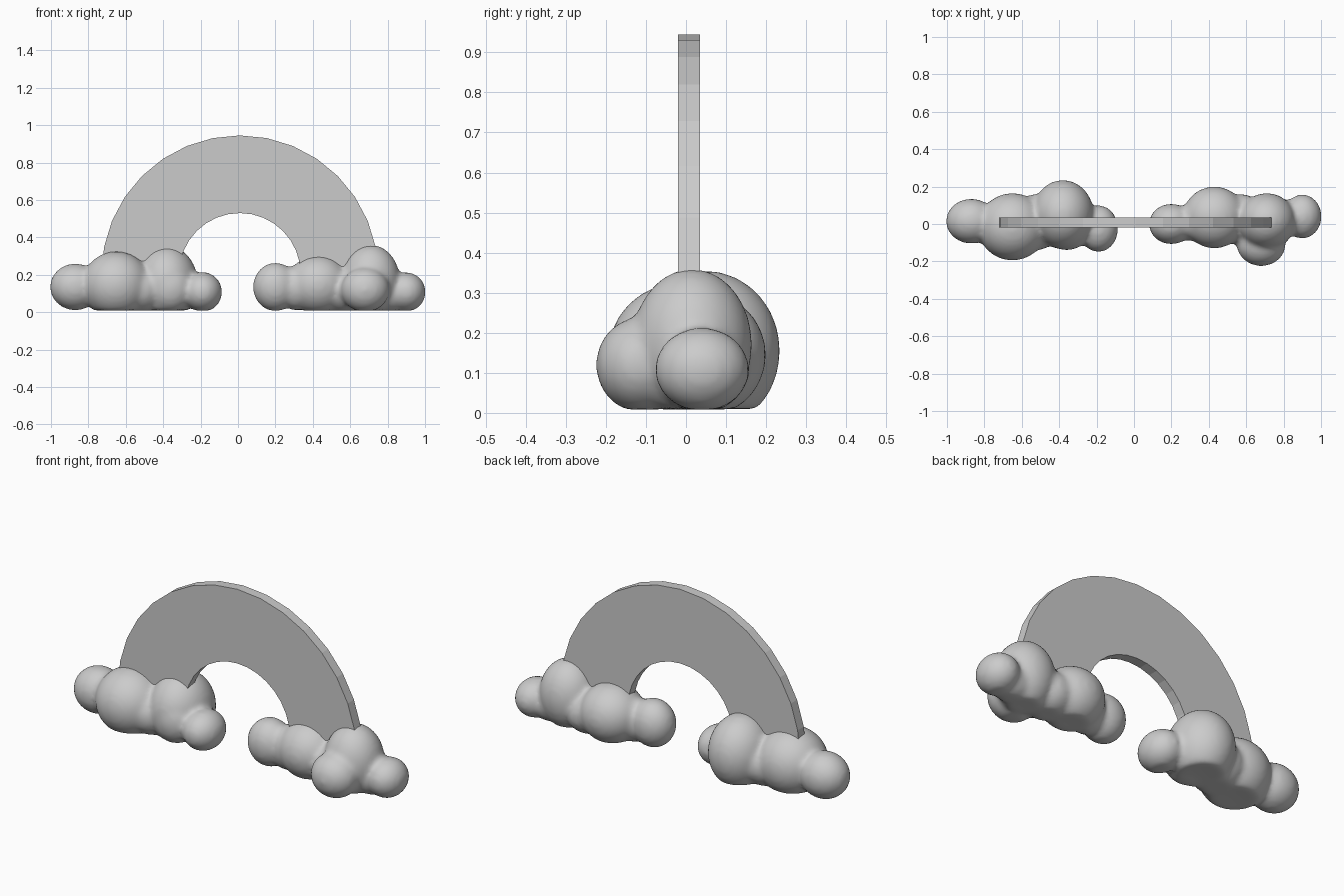
import bpy, bmesh, math
from mathutils import Matrix

cube = bpy.data.objects.get("Cube")
if cube:
    bpy.data.objects.remove(cube)

grey = bpy.data.materials.new("light_grey")
grey.use_nodes = True
grey.diffuse_color = (0.6, 0.6, 0.6, 1)
grey.node_tree.nodes["Principled BSDF"].inputs["Base Color"].default_value = (0.6, 0.6, 0.6, 1)


def add_object(name, bm):
    mesh = bpy.data.meshes.new(name)
    bm.to_mesh(mesh)
    bm.free()
    mesh.materials.append(grey)
    obj = bpy.data.objects.new(name, mesh)
    bpy.context.collection.objects.link(obj)
    return obj


def arch(name, cx, cz, inner, outer, y0, y1, segments):
    """Flat half ring, extruded front to back."""
    bm = bmesh.new()
    angles = [math.pi * i / segments for i in range(segments + 1)]
    ring = [(outer, a) for a in angles] + [(inner, a) for a in reversed(angles)]
    verts = [bm.verts.new((cx + r * math.cos(a), y0, cz + r * math.sin(a))) for r, a in ring]
    n = len(verts)
    for i in range(segments):
        bm.faces.new((verts[i], verts[i + 1], verts[n - 2 - i], verts[n - 1 - i]))
    front = bm.faces[:]
    extruded = bmesh.ops.extrude_face_region(bm, geom=front, use_keep_orig=True)
    moved = [v for v in extruded["geom"] if isinstance(v, bmesh.types.BMVert)]
    bmesh.ops.translate(bm, verts=moved, vec=(0, y1 - y0, 0))
    bmesh.ops.recalc_face_normals(bm, faces=bm.faces)
    return add_object(name, bm)


def cloud(name, puffs):
    """Overlapping puffs with a flattened base, fused into one soft surface."""
    bm = bmesh.new()
    for x, y, z, rx, ry, rz in puffs:
        place = Matrix.Translation((x, y, z)) @ Matrix.Diagonal((rx, ry, rz, 1))
        bmesh.ops.create_icosphere(bm, subdivisions=4, radius=1, matrix=place)
    for v in bm.verts:
        v.co.z = max(v.co.z, 0.003 + 0.1 * max(0, 0.05 - v.co.z))
    obj = add_object(name, bm)
    fuse = obj.modifiers.new("fuse", "REMESH")
    fuse.mode = "VOXEL"
    fuse.voxel_size = 0.014
    fuse.use_smooth_shade = True
    soften = obj.modifiers.new("soften", "SMOOTH")
    soften.factor = 0.5
    soften.iterations = 8
    return obj


arch("arch", 0.01, 0.205, 0.325, 0.74, -0.02, 0.035, 16)

# Each puff: centre x, y, z, then radii x, y, z
cloud("right_cloud", [
    (-0.87, 0.015, 0.135, 0.135, 0.12, 0.125),
    (-0.65, -0.015, 0.145, 0.185, 0.18, 0.18),
    (-0.38, 0.05, 0.155, 0.165, 0.185, 0.2),
    (-0.36, -0.04, 0.13, 0.12, 0.10, 0.13),
    (-0.52, 0.01, 0.12, 0.13, 0.15, 0.13),
    (-0.19, -0.025, 0.108, 0.105, 0.125, 0.107),
])
cloud("left_cloud", [
    (0.20, 0.0, 0.135, 0.12, 0.108, 0.13),
    (0.31, 0.01, 0.13, 0.10, 0.10, 0.12),
    (0.43, 0.035, 0.145, 0.17, 0.165, 0.16),
    (0.57, 0.025, 0.115, 0.13, 0.135, 0.12),
    (0.71, 0.015, 0.17, 0.155, 0.15, 0.19),
    (0.68, -0.11, 0.12, 0.13, 0.115, 0.12),
    (0.81, 0.03, 0.10, 0.11, 0.10, 0.10),
    (0.90, 0.04, 0.108, 0.103, 0.118, 0.105),
])
